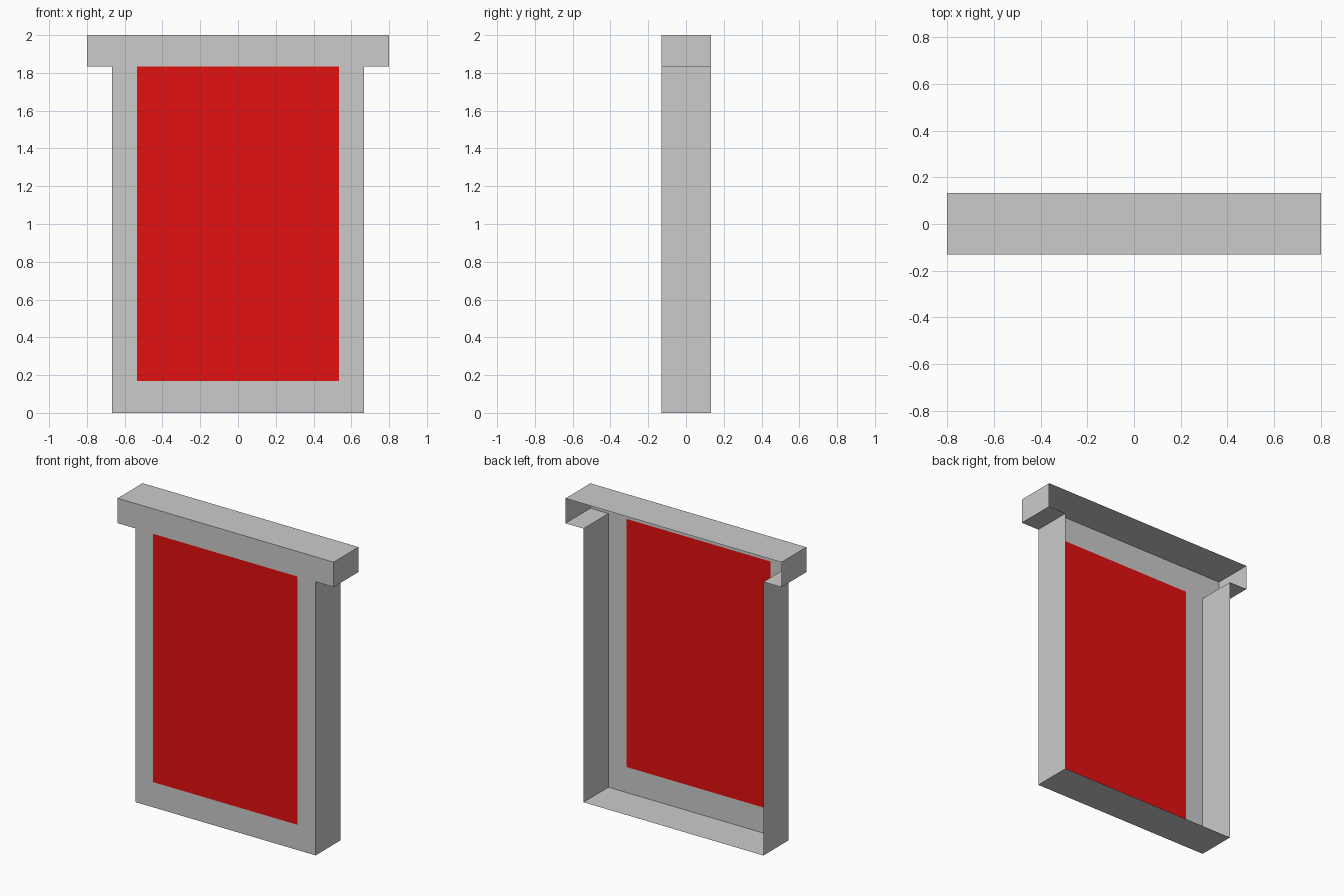
import bpy
import bmesh

cube = bpy.data.objects.get("Cube")
if cube:
    bpy.data.objects.remove(cube, do_unlink=True)


def make_material(name, rgb):
    mat = bpy.data.materials.new(name)
    mat.use_nodes = True
    color = (*rgb, 1.0)
    mat.diffuse_color = color
    bsdf = mat.node_tree.nodes["Principled BSDF"]
    bsdf.inputs["Base Color"].default_value = color
    bsdf.inputs["Roughness"].default_value = 0.8
    return mat


GREY = make_material("light grey", (0.6, 0.6, 0.6))
RED = make_material("red", (0.78, 0.005, 0.005))

FRONT, BACK, PANEL = -0.131, 0.133, -0.133
POST, BAR = 0.667, 0.8            # half widths of the body and the top bar
BAR_Z, TOP = 1.833, 2.0
HOLE, HOLE_Z = 0.535, 0.17        # half width and sill height of the opening


def finish(bm, name, materials):
    bmesh.ops.remove_doubles(bm, verts=bm.verts, dist=0.0001)
    mesh = bpy.data.meshes.new(name)
    bm.to_mesh(mesh)
    bm.free()
    for mat in materials:
        mesh.materials.append(mat)
    obj = bpy.data.objects.new(name, mesh)
    bpy.context.collection.objects.link(obj)
    return obj


def front_grid(bm, xs, zs, y, keep, material=lambda i, j: 0):
    """Forward-facing cells between the x and z lines."""
    for i in range(len(xs) - 1):
        for j in range(len(zs) - 1):
            if keep(i, j):
                corners = [(xs[i], zs[j]), (xs[i + 1], zs[j]),
                           (xs[i + 1], zs[j + 1]), (xs[i], zs[j + 1])]
                face = bm.faces.new([bm.verts.new((x, y, z)) for x, z in corners])
                face.material_index = material(i, j)


# Open-backed shell: T-shaped front sheet with an opening, edges pulled back
bm = bmesh.new()
front_grid(bm, [-BAR, -POST, -HOLE, HOLE, POST, BAR], [0, HOLE_Z, BAR_Z, TOP], FRONT,
           keep=lambda i, j: j == 2 or (i in (1, 3)) or (i == 2 and j == 0))
outline = [(-POST, 0), (POST, 0), (POST, BAR_Z), (BAR, BAR_Z),
           (BAR, TOP), (-BAR, TOP), (-BAR, BAR_Z), (-POST, BAR_Z)]
for (x0, z0), (x1, z1) in zip(outline, outline[1:] + outline[:1]):
    rim = [(x0, FRONT, z0), (x0, BACK, z0), (x1, BACK, z1), (x1, FRONT, z1)]
    bm.faces.new([bm.verts.new(co) for co in rim])
finish(bm, "frame_shell", [GREY])

# Thin front panel: red centre with a narrow grey border
bm = bmesh.new()
EDGE = 0.567
front_grid(bm, [-EDGE, -HOLE, HOLE, EDGE], [0.12, HOLE_Z, BAR_Z, 1.88], PANEL,
           keep=lambda i, j: True,
           material=lambda i, j: 1 if i == 1 and j == 1 else 0)
finish(bm, "front_panel", [GREY, RED])
